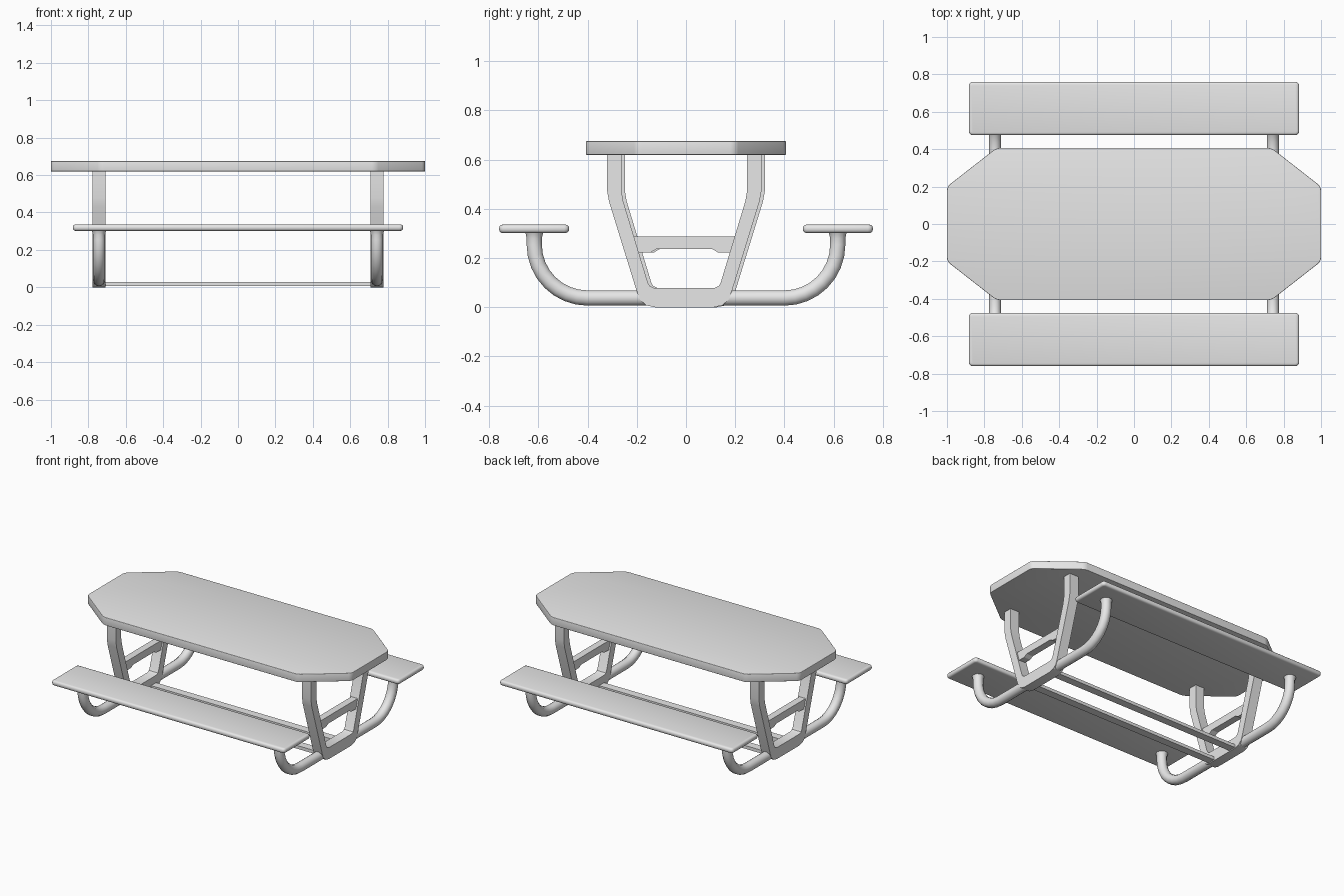
import bpy, bmesh
from math import radians, sin, cos, pi

cube = bpy.data.objects.get("Cube")
if cube:
    bpy.data.objects.remove(cube, do_unlink=True)

GREY = (0.8, 0.8, 0.8, 1)
grey = bpy.data.materials.new("light_grey")
grey.use_nodes = True
grey.diffuse_color = GREY
grey.node_tree.nodes["Principled BSDF"].inputs["Base Color"].default_value = GREY


def finish(obj, angle=None):
    obj.data.materials.append(grey)
    if angle:
        bpy.ops.object.select_all(action="DESELECT")
        obj.select_set(True)
        bpy.context.view_layer.objects.active = obj
        bpy.ops.object.shade_smooth_by_angle(angle=radians(angle))
    return obj


def prism(name, outline, low, high, axis="z", corner=0, edge=0, angle=None):
    """Extrude a flat outline along z, or a (y, z) outline along x."""
    bm = bmesh.new()
    put = (lambda a, b: (a, b, low)) if axis == "z" else (lambda a, b: (low, a, b))
    face = bm.faces.new([bm.verts.new(put(a, b)) for a, b in outline])
    grown = bmesh.ops.extrude_face_region(bm, geom=[face])["geom"]
    shift = (0, 0, high - low) if axis == "z" else (high - low, 0, 0)
    bmesh.ops.translate(bm, vec=shift, verts=[v for v in grown if isinstance(v, bmesh.types.BMVert)])
    if corner:
        upright = [e for e in bm.edges if abs(e.verts[0].co.z - e.verts[1].co.z) > 0.01]
        bmesh.ops.bevel(bm, geom=upright, offset=corner, segments=3, profile=0.5, affect="EDGES")
    bmesh.ops.recalc_face_normals(bm, faces=bm.faces)
    if edge:
        rims = [e for e in bm.edges if abs(e.verts[0].co.z - e.verts[1].co.z) < 0.001]
        bmesh.ops.bevel(bm, geom=rims, offset=edge, segments=3, profile=0.5, affect="EDGES")
    mesh = bpy.data.meshes.new(name)
    bm.to_mesh(mesh)
    bm.free()
    obj = bpy.data.objects.new(name, mesh)
    bpy.context.collection.objects.link(obj)
    return finish(obj, angle)


def rectangle(x0, x1, y0, y1):
    return [(x0, y0), (x1, y0), (x1, y1), (x0, y1)]


def bench_tube(name, x):
    """Round tube that runs along the ground and curls up under both benches."""
    radius, bend, low = 0.0325, 0.217, 0.0375
    half = [(0.617, 0.312, 1.3), (0.617, 0.297, 1.12), (0.617, 0.28, 1)]
    for i in range(9):
        a = i / 8 * pi / 2
        half.append((0.4 + bend * cos(a), low + bend - bend * sin(a), 1))
    path = half + [(-y, z, r) for y, z, r in reversed(half)]
    curve = bpy.data.curves.new(name, "CURVE")
    curve.dimensions = "3D"
    curve.bevel_depth = radius
    curve.bevel_resolution = 3
    curve.use_fill_caps = True
    spline = curve.splines.new("POLY")
    spline.points.add(len(path) - 1)
    for point, (y, z, r) in zip(spline.points, path):
        point.co = (x, y, z, 1)
        point.radius = r
    temp = bpy.data.objects.new(name, curve)
    bpy.context.collection.objects.link(temp)
    bpy.context.view_layer.update()
    mesh = bpy.data.meshes.new_from_object(temp.evaluated_get(bpy.context.evaluated_depsgraph_get()))
    bpy.data.objects.remove(temp, do_unlink=True)
    mesh.materials.clear()
    obj = bpy.data.objects.new(name, mesh)
    bpy.context.collection.objects.link(obj)
    return finish(obj, 50)


# Table top with clipped corners
quarter = [(1, 0.2), (0.735, 0.407)]
top = quarter + [(-x, y) for x, y in reversed(quarter)]
top += [(-x, -y) for x, y in top]
prism("table_top", top, 0.62, 0.675, corner=0.02, edge=0.003, angle=50)

# Benches with rounded rims
for name, s in (("front_bench", -1), ("back_bench", 1)):
    y0, y1 = sorted((s * 0.475, s * 0.76))
    prism(name, rectangle(-0.883, 0.883, y0, y1), 0.302, 0.336, corner=0.02, edge=0.014, angle=60)

# Half outlines of the leg frame, from the top down
outer = [(0.315, 0.625), (0.315, 0.48), (0.306, 0.43), (0.195, 0.07),
         (0.18, 0.03), (0.155, 0.008), (0.12, 0)]
inner = [(0.256, 0.625), (0.256, 0.475), (0.248, 0.43), (0.148, 0.1),
         (0.14, 0.086), (0.122, 0.078)]
brace = [(0.215, 0.287), (0.19, 0.223), (0.137, 0.223), (0.113, 0.237)]

for side, s in (("left", 1), ("right", -1)):
    x = s * 0.743
    shift = -s * 0.007

    def place(points):
        return [(y + shift, z) for y, z in points]

    def flip(points):
        return [(-y, z) for y, z in points]

    # Leg frame, cross brace and bench tube at each end
    frame = outer + flip(outer)[::-1] + flip(inner) + inner[::-1]
    prism(side + "_leg_frame", place(frame), x - 0.034, x + 0.034, axis="x", angle=25)
    prism(side + "_cross_brace", place(brace + flip(brace)[::-1]), x - 0.024, x + 0.024, axis="x")
    bench_tube(side + "_bench_tube", x)

# Flat rails joining the two frames near the ground
for name, y in (("front_rail", -0.1), ("back_rail", 0.1)):
    prism(name, rectangle(-0.73, 0.73, y - 0.027, y + 0.027), 0.006, 0.028)
